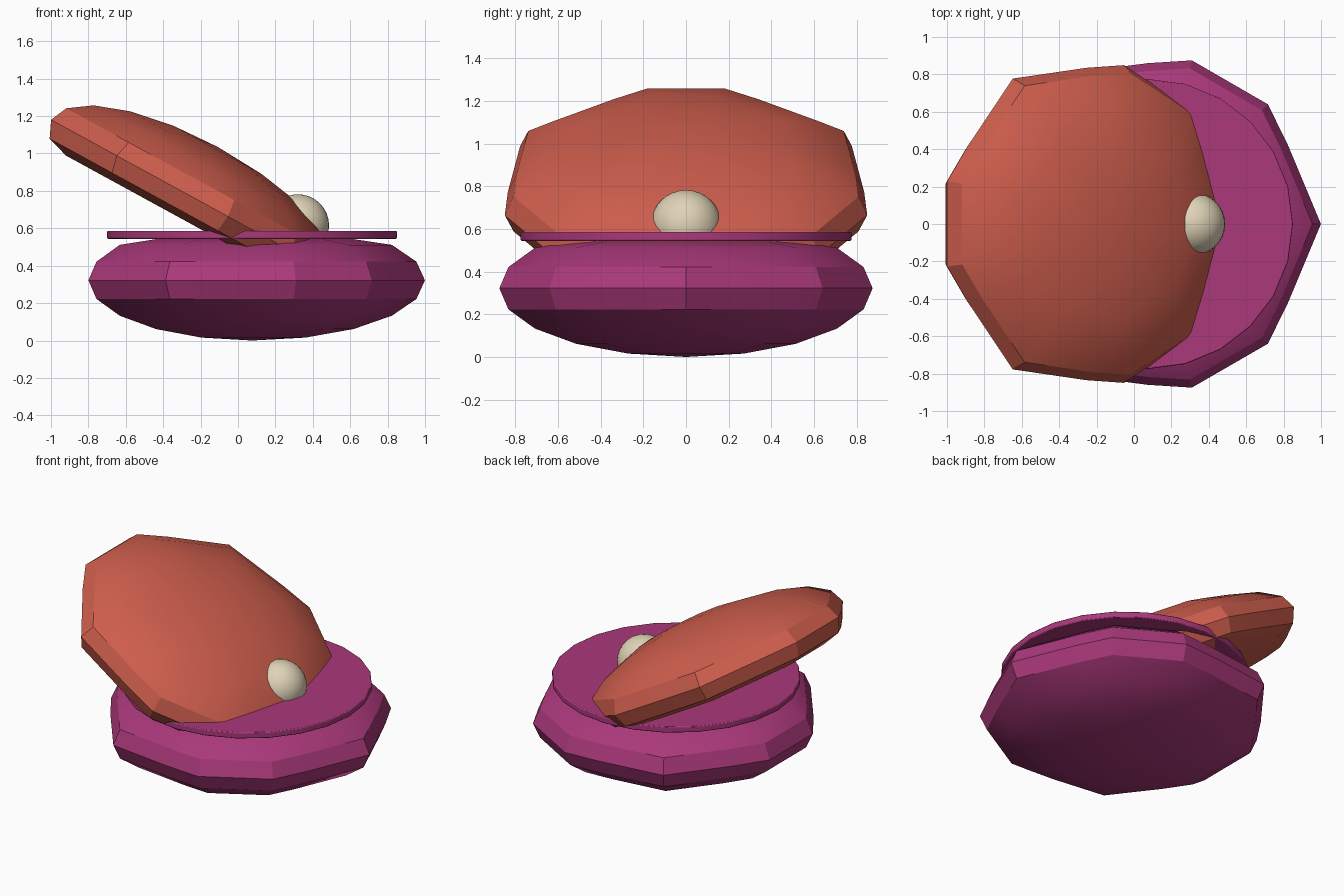
import bpy, bmesh
from math import sin, cos, pi, radians

cube = bpy.data.objects.get("Cube")
if cube:
    bpy.data.objects.remove(cube, do_unlink=True)


def material(name, rgb):
    m = bpy.data.materials.new(name)
    m.use_nodes = True
    m.diffuse_color = (*rgb, 1)
    m.node_tree.nodes["Principled BSDF"].inputs["Base Color"].default_value = (*rgb, 1)
    return m


purple = material("purple", (0.40, 0.04, 0.195))
coral = material("coral red", (0.61, 0.11, 0.073))
cream = material("pearl cream", (0.74, 0.65, 0.47))


def finish(bm, name, mat, location, tilt=0.0, angle=30):
    bmesh.ops.recalc_face_normals(bm, faces=bm.faces)
    mesh = bpy.data.meshes.new(name)
    bm.to_mesh(mesh)
    bm.free()
    mesh.materials.append(mat)
    ob = bpy.data.objects.new(name, mesh)
    bpy.context.collection.objects.link(ob)
    ob.location = location
    ob.rotation_euler.y = tilt
    bpy.ops.object.select_all(action="DESELECT")
    ob.select_set(True)
    bpy.context.view_layer.objects.active = ob
    bpy.ops.object.shade_smooth_by_angle(angle=radians(angle))
    return ob


def shell(name, mat, radius, height, low, high, location, tilt=0.0):
    """Flattened, nine-lobed ellipsoid, levelled off at low / high, as a hull."""
    segments, rings, lobes = 24, 10, 9
    bm = bmesh.new()
    bm.verts.new((0, 0, max(low, -height)))
    bm.verts.new((0, 0, min(high, height)))
    for i in range(1, rings):
        lat = pi * i / rings
        z = max(low, min(high, height * cos(lat)))
        for j in range(segments):
            a = 2 * pi * j / segments
            r = radius * sin(lat) * (1 + 0.075 * cos(lobes * a))
            bm.verts.new((r * cos(a), r * sin(a), z))
    hull = bmesh.ops.convex_hull(bm, input=bm.verts[:], use_existing_faces=False)
    inner = {v for v in hull["geom_interior"] + hull["geom_unused"]
             if isinstance(v, bmesh.types.BMVert)}
    bmesh.ops.delete(bm, geom=list(inner), context="VERTS")
    return finish(bm, name, mat, location, tilt)


# Bowl-like lower half and tilted lid
shell("lower_shell", purple, 0.86, 0.322, -1, 0.22, (0.075, 0, 0.322))
shell("upper_shell", coral, 0.835, 0.30, -0.13, 1, (-0.254, 0, 0.773), 0.5)

# Flat disc resting on the lower shell
bm = bmesh.new()
bmesh.ops.create_cone(bm, cap_ends=True, segments=24, radius1=0.775,
                      radius2=0.775, depth=0.042)
disc = finish(bm, "inner_disc", purple, (0.075, 0, 0.565))
bevel = disc.modifiers.new("soft_rim", "BEVEL")
bevel.width = 0.006
bevel.segments = 2
bevel.limit_method = "ANGLE"

# Pearl at the lip
bm = bmesh.new()
bmesh.ops.create_uvsphere(bm, u_segments=32, v_segments=16, radius=0.167)
finish(bm, "pearl", cream, (0.32, 0, 0.615))
